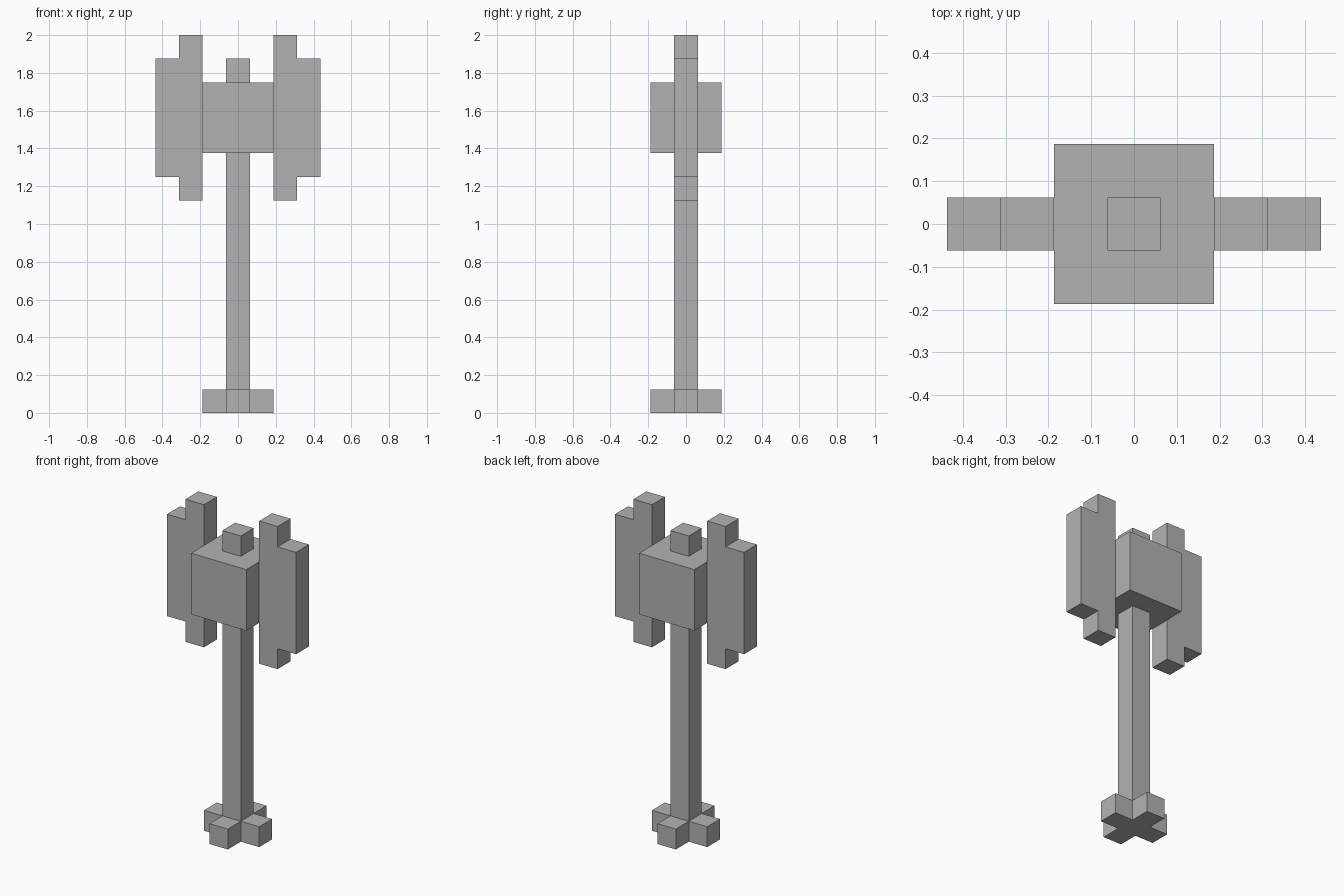
import bpy
import bmesh
from mathutils import Vector

U = 0.125  # block size
H = U / 2

cube = bpy.data.objects.get("Cube")
if cube:
    bpy.data.objects.remove(cube, do_unlink=True)

stone = bpy.data.materials.new("plain_grey")
stone.use_nodes = True
GREY = (0.45, 0.45, 0.45, 1)
stone.diffuse_color = GREY
stone.node_tree.nodes["Principled BSDF"].inputs["Base Color"].default_value = GREY


def prism(name, outline, direction):
    """Extrude a flat outline along a direction into a closed solid."""
    bm = bmesh.new()
    face = bm.faces.new([bm.verts.new(p) for p in outline])
    grown = bmesh.ops.extrude_face_region(bm, geom=[face], use_keep_orig=True)
    moved = [v for v in grown["geom"] if isinstance(v, bmesh.types.BMVert)]
    bmesh.ops.translate(bm, verts=moved, vec=Vector(direction))
    bmesh.ops.recalc_face_normals(bm, faces=bm.faces)
    mesh = bpy.data.meshes.new(name)
    bm.to_mesh(mesh)
    bm.free()
    mesh.materials.append(stone)
    obj = bpy.data.objects.new(name, mesh)
    bpy.context.collection.objects.link(obj)
    return obj


def post(name, half, bottom, top):
    """Square block centred on the vertical axis."""
    square = [(-half, -half), (half, -half), (half, half), (-half, half)]
    return prism(name, [(x, y, bottom) for x, y in square], (0, 0, top - bottom))


# Cross-shaped pommel: one quarter of the outline turned four times
cross = []
quarter = [(H, -3 * H), (H, -H), (3 * H, -H)]
for turn in range(4):
    cross += [(x, y, 0) for x, y in quarter]
    quarter = [(-y, x) for x, y in quarter]
prism("pommel", cross, (0, 0, U))

# Handle, head block and top spike
post("handle", H, U, 11 * U)
post("head_block", 3 * H, 11 * U, 14 * U)
post("top_spike", H, 14 * U, 15 * U)

# Stepped blades on both sides, in block units (x, z)
profile = [(1.5, 9), (2.5, 9), (2.5, 10), (3.5, 10),
           (3.5, 15), (2.5, 15), (2.5, 16), (1.5, 16)]
for name, side in (("left_blade", 1), ("right_blade", -1)):
    prism(name, [(side * x * U, -H, z * U) for x, z in profile], (0, U, 0))
